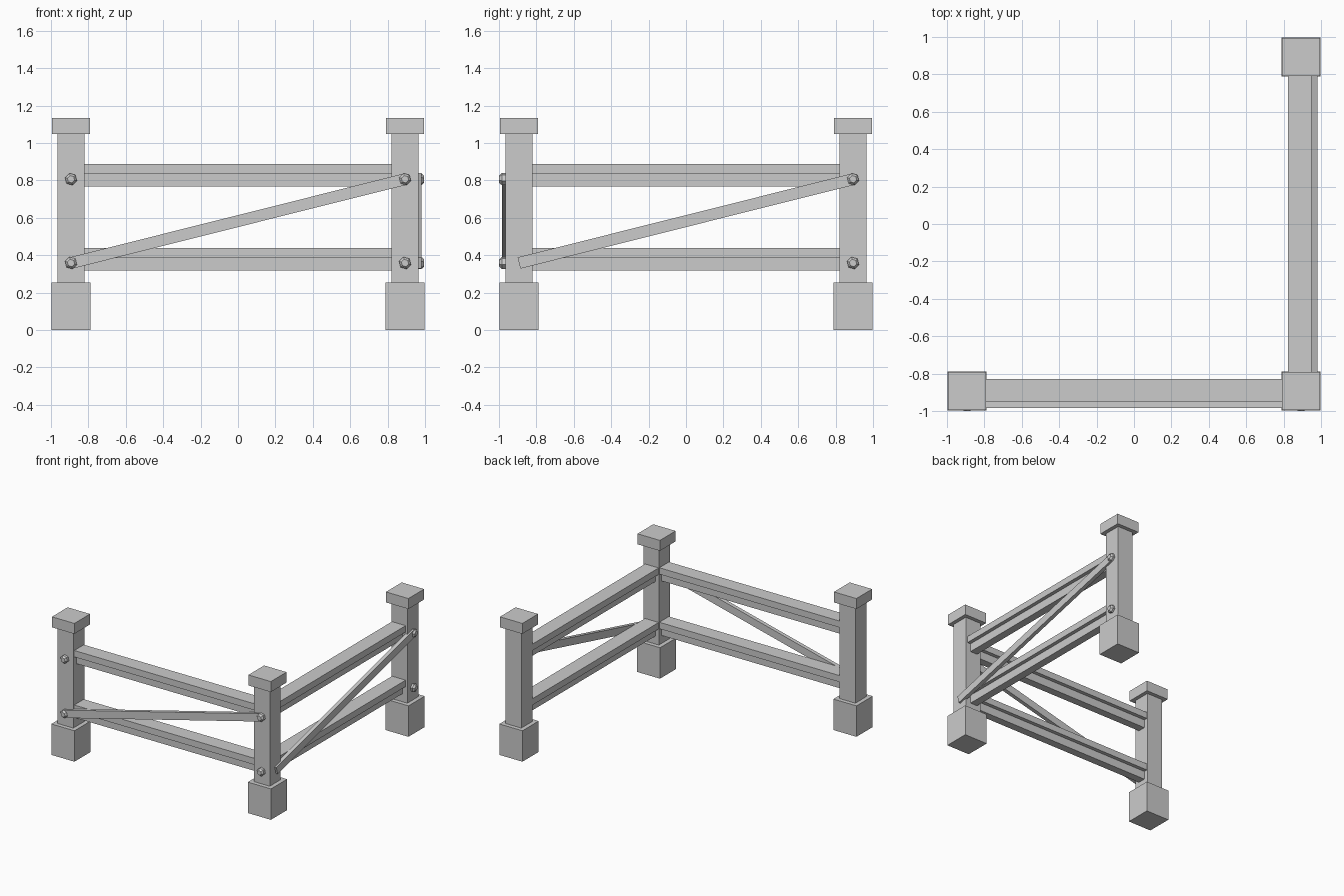
import bpy
from math import atan2, hypot, pi
from mathutils import Matrix

cube = bpy.data.objects.get("Cube")
if cube:
    bpy.data.objects.remove(cube, do_unlink=True)

grey = bpy.data.materials.new("plain grey")
grey.use_nodes = True
grey.diffuse_color = (0.6, 0.6, 0.6, 1)
grey.node_tree.nodes["Principled BSDF"].inputs["Base Color"].default_value = (0.6, 0.6, 0.6, 1)


def finish(name, matrix):
    obj = bpy.context.object
    obj.name = name
    obj.data.transform(matrix)
    obj.data.materials.append(grey)
    return obj


def box(name, size, centre, frame=Matrix(), tilt=0):
    bpy.ops.mesh.primitive_cube_add(size=1)
    scale = Matrix.Diagonal((*size, 1))
    return finish(name, frame @ Matrix.Translation(centre) @ Matrix.Rotation(-tilt, 4, 'Y') @ scale)


def bolt(name, x, z, frame):
    # Hexagonal head, tapering outward, on a short shank
    for part, r1, r2, depth, y in (("washer", 0.033, 0.033, 0.022, -0.974),
                                   ("head", 0.033, 0.02, 0.014, -0.992)):
        bpy.ops.mesh.primitive_cone_add(vertices=6, radius1=r1, radius2=r2, depth=depth)
        finish(name + "_" + part, frame @ Matrix.Translation((x, y, z))
               @ Matrix.Rotation(pi / 2, 4, 'X') @ Matrix.Rotation(0.25, 4, 'Z'))


# Three posts with footings and caps
P = 0.893
for name, x, y in (("left_end", -P, -P), ("corner", P, -P), ("back_end", P, P)):
    box(name + "_footing", (0.21, 0.21, 0.254), (x, y, 0.127))
    box(name + "_post", (0.142, 0.142, 0.85), (x, y, 0.65))
    box(name + "_cap", (0.204, 0.204, 0.086), (x, y, 1.091))

# Two fence sides, the second being the first turned a quarter
LOW, HIGH = 0.358, 0.806
for side, frame, bolt_ends in (("front", Matrix(), (-P, P)),
                               ("side", Matrix.Translation((-0.004, 0, 0)) @ Matrix.Rotation(pi / 2, 4, 'Z'), (P,))):
    # Rails: a flat board over a narrower beam
    for level, top in (("lower", 0.439), ("upper", 0.887)):
        box(f"{side}_{level}_rail_board", (2 * P, 0.124, 0.053), (0, -0.89, top - 0.0265), frame)
        box(f"{side}_{level}_rail_beam", (2 * P, 0.064, 0.068), (0, -0.89, top - 0.086), frame)
    # Diagonal brace
    rise, run = HIGH - LOW, 2 * P
    box(f"{side}_brace", (hypot(rise, run), 0.032, 0.062),
        (0, -0.968, (LOW + HIGH) / 2), frame, atan2(rise, run))
    # Bolts
    for x in bolt_ends:
        for z in (LOW, HIGH):
            bolt(f"{side}_bolt", x, z, frame)
